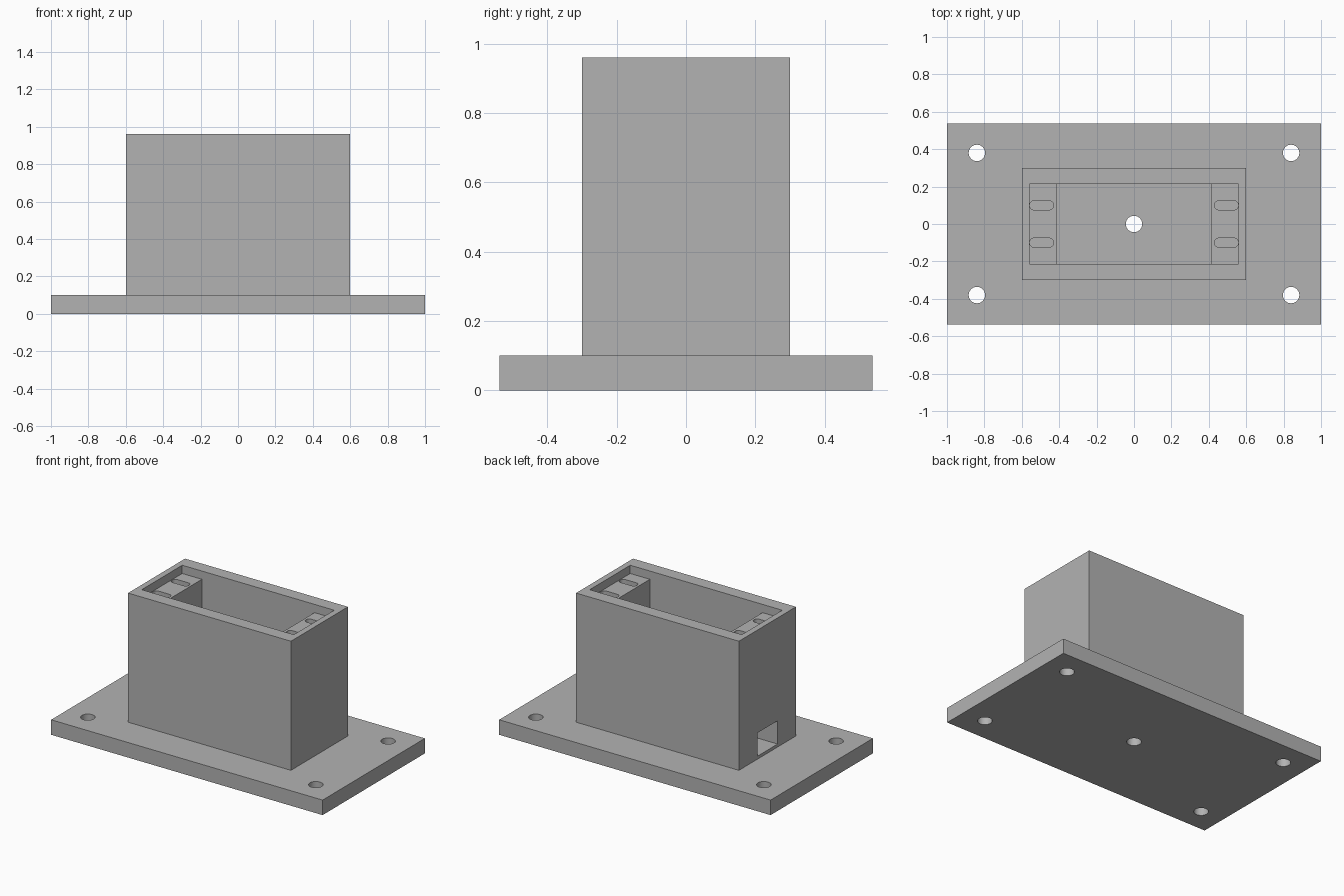
import bpy, bmesh, math
from mathutils import Matrix, Vector

old = bpy.data.objects.get("Cube")
if old:
    bpy.data.objects.remove(old)

# One plain grey material
grey = bpy.data.materials.new("plain_grey")
grey.use_nodes = True
colour = (0.45, 0.45, 0.45, 1)
grey.diffuse_color = colour
grey.node_tree.nodes["Principled BSDF"].inputs["Base Color"].default_value = colour


def add_object(name, bm):
    mesh = bpy.data.meshes.new(name)
    bmesh.ops.recalc_face_normals(bm, faces=bm.faces)
    bm.to_mesh(mesh)
    bm.free()
    mesh.materials.append(grey)
    obj = bpy.data.objects.new(name, mesh)
    bpy.context.collection.objects.link(obj)
    return obj


def box(name, low, high):
    low, high = Vector(low), Vector(high)
    bm = bmesh.new()
    bmesh.ops.create_cube(bm, size=1, matrix=Matrix.Translation((low + high) / 2)
                          @ Matrix.Diagonal((high - low).to_4d()))
    return add_object(name, bm)


def prism(name, outline, z0, z1):
    """Extrude a flat outline upwards."""
    bm = bmesh.new()
    face = bm.faces.new([bm.verts.new((x, y, z0)) for x, y in outline])
    top = bmesh.ops.extrude_face_region(bm, geom=[face])["geom"]
    verts = [v for v in top if isinstance(v, bmesh.types.BMVert)]
    bmesh.ops.translate(bm, verts=verts, vec=(0, 0, z1 - z0))
    return add_object(name, bm)


def slot(name, x, y, half_length, radius, z0, z1, steps=16):
    """Rounded slot along x; a zero half length gives a round hole."""
    outline = []
    for side in (1, -1):
        for i in range(steps + (half_length > 0)):
            a = math.pi * (i / steps - 0.5)
            outline.append((x + side * (half_length + radius * math.cos(a)),
                            y + side * radius * math.sin(a)))
    return prism(name, outline, z0, z1)


def cut(obj, cutters):
    """Subtract the cutters, bake the result and remove the helpers."""
    for cutter in cutters:
        cutter.hide_render = True
        mod = obj.modifiers.new("cut", "BOOLEAN")
        mod.operation, mod.solver, mod.object = "DIFFERENCE", "EXACT", cutter
    bpy.context.view_layer.update()
    deps = bpy.context.evaluated_depsgraph_get()
    baked = bpy.data.meshes.new_from_object(obj.evaluated_get(deps))
    obj.modifiers.clear()
    obj.data = baked
    for cutter in cutters:
        bpy.data.objects.remove(cutter)


def shade(obj):
    bpy.ops.object.select_all(action="DESELECT")
    obj.select_set(True)
    bpy.context.view_layer.objects.active = obj
    bpy.ops.object.shade_smooth_by_angle(angle=math.radians(30))


FLOOR, TOP, LEDGE = 0.1, 0.96, 0.905

# Base plate with four corner holes and a centre hole
plate = box("base_plate", (-1, -0.538, 0), (1, 0.538, FLOOR))
spots = [(sx * 0.84, sy * 0.38) for sx in (-1, 1) for sy in (-1, 1)] + [(0, 0)]
cut(plate, [slot("hole_cutter", x, y, 0, 0.044, -0.1, 0.2) for x, y in spots])

# Housing: deep cavity between two end posts, shallow recess above them
housing = box("housing", (-0.6, -0.3, FLOOR), (0.6, 0.3, TOP))
cutters = [
    box("cavity_cutter", (-0.415, -0.213, 0), (0.415, 0.213, 1.1)),
    box("recess_cutter", (-0.56, -0.213, LEDGE), (0.56, 0.213, 1.1)),
    # Cable opening through the end wall and post
    box("cable_cutter", (-0.7, -0.107, 0.12), (-0.3, 0.107, 0.275)),
]
# Screw slots sunk into the ledges
cutters += [slot("slot_cutter", sx * 0.494, sy * 0.1, 0.039, 0.025, 0.75, LEDGE + 0.02)
            for sx in (-1, 1) for sy in (-1, 1)]
cut(housing, cutters)

for part in (plate, housing):
    shade(part)
